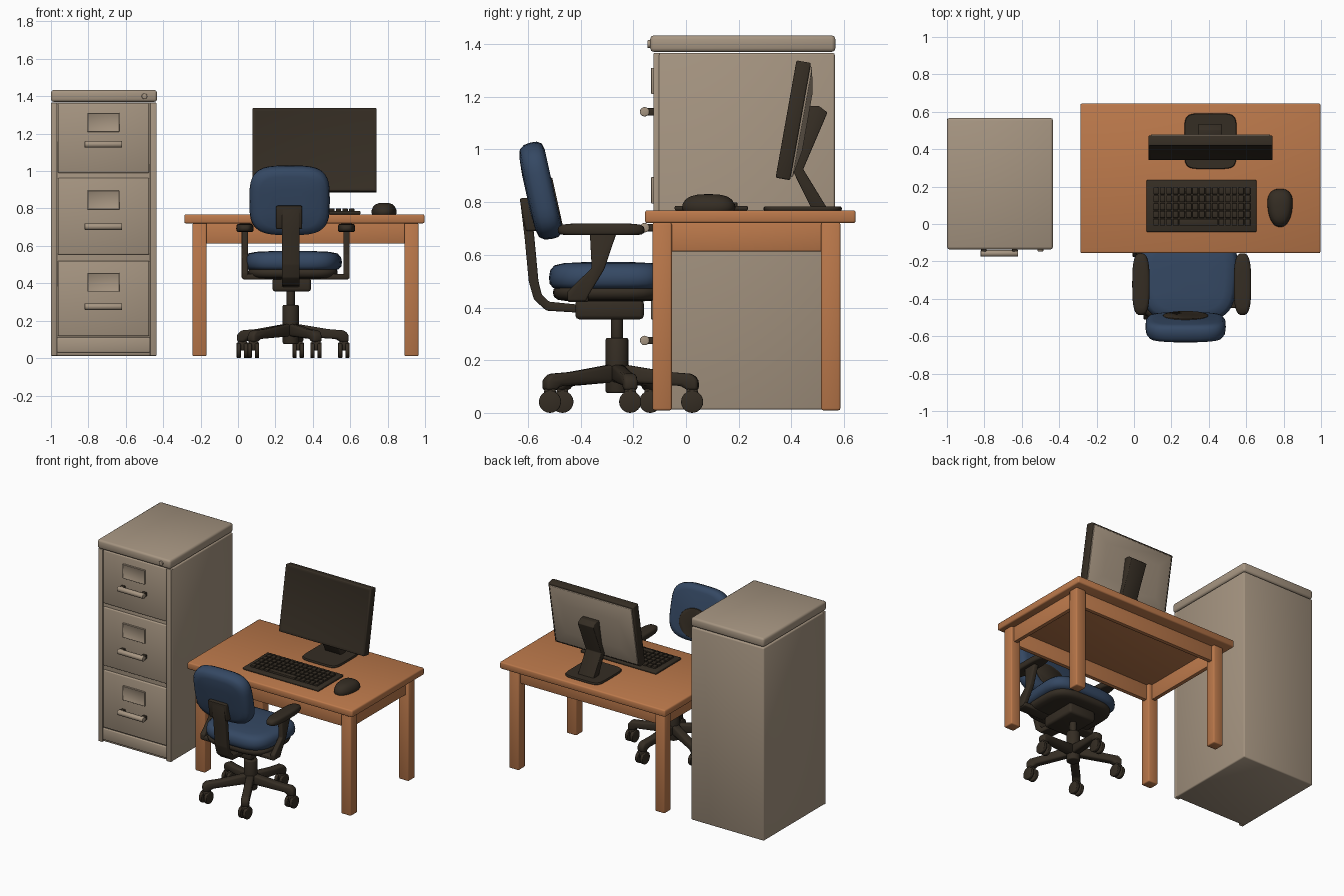
import bpy, bmesh, math
from mathutils import Matrix, Vector

if "Cube" in bpy.data.objects:
    bpy.data.objects.remove(bpy.data.objects["Cube"])

T, R, rad = Matrix.Translation, Matrix.Rotation, math.radians


def material(name, rgb):
    m = bpy.data.materials.new(name)
    m.diffuse_color = (*rgb, 1)
    m.use_nodes = True
    m.node_tree.nodes["Principled BSDF"].inputs["Base Color"].default_value = m.diffuse_color
    return m


BEIGE = material("beige metal", (0.38, 0.30, 0.22))
WOOD = material("orange wood", (0.50, 0.19, 0.07))
BLUE = material("blue fabric", (0.035, 0.065, 0.125))
DARK = material("dark plastic", (0.035, 0.026, 0.017))


def finish(name, bm, mat, xf=None):
    bmesh.ops.recalc_face_normals(bm, faces=bm.faces)
    if xf:
        bm.transform(xf)
    me = bpy.data.meshes.new(name)
    bm.to_mesh(me)
    bm.free()
    ob = bpy.data.objects.new(name, me)
    bpy.context.collection.objects.link(ob)
    me.materials.append(mat)
    bpy.ops.object.select_all(action='DESELECT')
    ob.select_set(True)
    bpy.context.view_layer.objects.active = ob
    bpy.ops.object.shade_smooth_by_angle(angle=rad(48))
    return ob


def add_box(bm, lo, hi):
    lo, hi = Vector(lo), Vector(hi)
    m = T((lo + hi) / 2) @ Matrix.Diagonal((*(hi - lo), 1))
    return bmesh.ops.create_cube(bm, size=1, matrix=m)


def bevel(bm, w):
    if w:
        bmesh.ops.bevel(bm, geom=bm.edges[:], offset=w, segments=2, profile=0.5, affect='EDGES')


def box(name, lo, hi, mat, w=0.0, xf=None, inset=None):
    """Box; inset = (side of y, border, depth) insets the front or back face."""
    bm = bmesh.new()
    add_box(bm, lo, hi)
    bevel(bm, w)
    if inset:
        side, border, depth = inset
        bm.normal_update()
        f = max(bm.faces, key=lambda f: f.normal.y * side * f.calc_area())
        bmesh.ops.inset_region(bm, faces=[f], thickness=border, depth=0)
        bmesh.ops.translate(bm, verts=f.verts, vec=(0, side * depth, 0))
    return finish(name, bm, mat, xf)


def prism(name, pts, x0, x1, mat, w=0.0, xf=None):
    """A (y, z) outline extruded along x."""
    bm = bmesh.new()
    f = bm.faces.new([bm.verts.new((x0, y, z)) for y, z in pts])
    ex = bmesh.ops.extrude_face_region(bm, geom=[f])
    bmesh.ops.translate(bm, vec=(x1 - x0, 0, 0),
                        verts=[v for v in ex["geom"] if isinstance(v, bmesh.types.BMVert)])
    bevel(bm, w)
    return finish(name, bm, mat, xf)


def cyl(name, r0, r1, depth, mat, xf, seg=24):
    bm = bmesh.new()
    bmesh.ops.create_cone(bm, cap_ends=True, segments=seg, radius1=r0, radius2=r1, depth=depth)
    bevel_edges = [e for e in bm.edges if abs(e.verts[0].co.z - e.verts[1].co.z) < 1e-6]
    bmesh.ops.bevel(bm, geom=bevel_edges, offset=min(r0, depth) * 0.18, segments=2,
                    profile=0.5, affect='EDGES')
    return finish(name, bm, mat, xf)


PILLOW = [(.8, -.5), (.93, -.44), (.99, -.28), (1, -.05), (.98, .2), (.91, .38), (.75, .46), (.4, .5)]
DOME = [(.95, 0), (1, .15), (.97, .4), (.86, .68), (.68, .87), (.4, .98), (.15, 1)]
PLATE = [(.98, -.5), (1, -.2), (1, .2), (.98, .5)]


def cushion(name, size, rings, mat, xf, n=4.0, taper=0.0, seg=40):
    """Stack of superellipse rings (scale, height)."""
    bm = bmesh.new()
    loops = []
    for s, h in rings:
        loop = []
        for i in range(seg):
            a = 2 * math.pi * i / seg
            c, d = math.cos(a), math.sin(a)
            x = math.copysign(abs(c) ** (2 / n), c) * s / 2
            y = math.copysign(abs(d) ** (2 / n), d) * s / 2
            loop.append(bm.verts.new((x * size[0] * (1 + taper * y), y * size[1], h * size[2])))
        loops.append(loop)
    for a, b in zip(loops, loops[1:]):
        for i in range(seg):
            j = (i + 1) % seg
            bm.faces.new((a[i], a[j], b[j], b[i]))
    bm.faces.new(loops[0])
    bm.faces.new(loops[-1])
    return finish(name, bm, mat, xf)


# Filing cabinet
box("cabinet_body", (-1, -.108, .012), (-.435, .565, 1.366), BEIGE, .008)
box("cabinet_lid", (-1, -.136, 1.37), (-.433, .567, 1.433), BEIGE, .014)
box("cabinet_left_stile", (-1, -.123, .012), (-.968, -.1, 1.366), BEIGE, .004)
box("cabinet_right_stile", (-.47, -.123, .012), (-.435, -.1, 1.366), BEIGE, .004)
box("cabinet_plinth", (-.968, -.121, .03), (-.47, -.1, .11), BEIGE, .005)
cyl("cabinet_lock", .015, .015, .014, BEIGE, T((-.5, -.139, 1.4)) @ R(rad(90), 4, 'X'))
for i, (z0, z1, label, grip) in enumerate([(.118, .52, .405, .275), (.553, .963, .845, .703),
                                           (.99, 1.362, 1.26, 1.143)]):
    box(f"drawer_{i}", (-.963, -.122, z0), (-.475, -.1, z1), BEIGE, .006)
    box(f"label_holder_{i}", (-.805, -.132, label - .05), (-.634, -.118, label + .05), BEIGE, .002,
        inset=(-1, .02, -.008))
    cyl(f"drawer_handle_{i}", .018, .018, .2, BEIGE, T((-.72, -.157, grip)) @ R(rad(90), 4, 'Y'), 16)
    for x in (-.803, -.637):
        box(f"handle_post_{i}", (x - .014, -.158, grip - .014), (x + .014, -.118, grip + .014), DARK, .003)

# Desk
box("desk_top", (-.287, -.156, .72), (.997, .644, .769), WOOD, .009)
for x in (-.243, .89):
    for y in (-.127, .513):
        box("desk_leg", (x, y, .01), (x + .075, y + .073, .722), WOOD, .007)
for y in (-.105, .535):
    box("desk_long_apron", (-.2, y, .613), (.93, y + .028, .722), WOOD, .003)
for x in (-.222, .915):
    box("desk_short_apron", (x, -.09, .613), (x + .028, .55, .722), WOOD, .003)

# Monitor, leaning back
lean = T((.409, .34, .893)) @ R(rad(-10.1), 4, 'X')
box("monitor_frame", (-.332, 0, 0), (.332, .056, .452), DARK, .006, lean, (-1, .018, -.004))
box("monitor_back", (-.318, .04, .014), (.318, .064, .438), BEIGE, .004, lean, (1, .14, .018))
prism("monitor_arm", [(.46, 1.165), (.505, 1.165), (.537, 1.14), (.445, .925), (.535, .778),
                      (.475, .778), (.4, .93)], .345, .468, DARK, .004)
cushion("monitor_foot", (.28, .297, .016), PLATE, DARK, T((.409, .443, .775)), 6)

# Keyboard with five rows of keys
box("keyboard_base", (.067, -.043, .768), (.655, .235, .786), DARK, .006)
bm = bmesh.new()
px, py = .035, .042
for row in range(5):
    col = 0
    while col < 15:
        span = 6 if row == 0 and col == 4 else 1
        x, y = .1 + col * px, -.012 + row * py
        add_box(bm, (x + .003, y + .003, .78), (x + span * px - .003, y + py - .003, .799))
        col += span
bevel(bm, .003)
finish("keyboard_keys", bm, DARK)

# Mouse
cushion("mouse", (.132, .204, .062), DOME, DARK, T((.781, .086, .768)), 2.4, .35)

# Office chair: cushions
cushion("seat", (.515, .45, .105), PILLOW, BLUE, T((.293, -.295, .52)), 3.6, .15)
cushion("seat_pan", (.48, .42, .06), PILLOW, DARK, T((.293, -.295, .452)) @ R(math.pi, 4, 'X'), 3.6)
back = T((.276, -.555, .842)) @ R(rad(102.5), 4, 'X')
cushion("backrest", (.43, .375, .105), PILLOW, BLUE, back, 3.6)
cushion("backrest_front_plate", (.24, .2, .008), PLATE, DARK, back @ T((0, -.06, -.053)), 2)

# Chair back support and tilt mechanism
prism("back_support", [(-.63, .81), (-.612, .66), (-.597, .5), (-.577, .43), (-.53, .388), (-.4, .38),
                       (-.4, .41), (-.52, .422), (-.548, .45), (-.56, .5), (-.575, .66), (-.59, .81)],
      .235, .33, DARK, .006)
prism("back_bracket", [(-.632, .815), (-.608, .69), (-.56, .69), (-.585, .815)], .203, .343, DARK, .008)
box("tilt_mechanism", (.185, -.42, .355), (.39, -.16, .43), DARK, .015)

# Armrests on both sides
for side, x in (("left", .037), ("right", .58)):
    s = 1 if x < .3 else -1
    cushion(f"{side}_arm_pad", (.093, .33, .045), PILLOW, DARK, T((x, -.322, .697)), 3)
    prism(f"{side}_arm_upright", [(-.365, .685), (-.263, .685), (-.31, .545), (-.368, .45), (-.38, .425),
                                  (-.45, .425), (-.45, .46), (-.358, .55)],
          x - .017, x + .017, DARK, .006)
    a, b = sorted((x - .012 * s, x + .2 * s))
    box(f"{side}_arm_bracket", (a, -.45, .42), (b, -.37, .45), DARK, .008)

# Pedestal and five-legged base
cx, cy = .282, -.262
cyl("pedestal_sleeve", .043, .043, .21, DARK, T((cx, cy, .18)))
cyl("pedestal_piston", .022, .022, .12, DARK, T((cx, cy, .32)))
for i in range(5):
    a = rad(82 + 72 * i)
    prism("base_leg", [(.0, .188), (.2, .155), (.29, .148), (.312, .125), (.312, .085), (.27, .085),
                       (.25, .102), (.0, .118)], -.026, .026, DARK, .012,
          T((cx, cy, 0)) @ R(a - math.pi / 2, 4, 'Z'))
    wx, wy = cx + .288 * math.cos(a), cy + .288 * math.sin(a)
    for d in (-.019, .019):
        cyl("caster_wheel", .042, .042, .022, DARK, T((wx + d, wy, .042)) @ R(rad(90), 4, 'Y'))
    box("caster_hood", (wx - .024, wy - .022, .04), (wx + .024, wy + .022, .092), DARK, .008)
